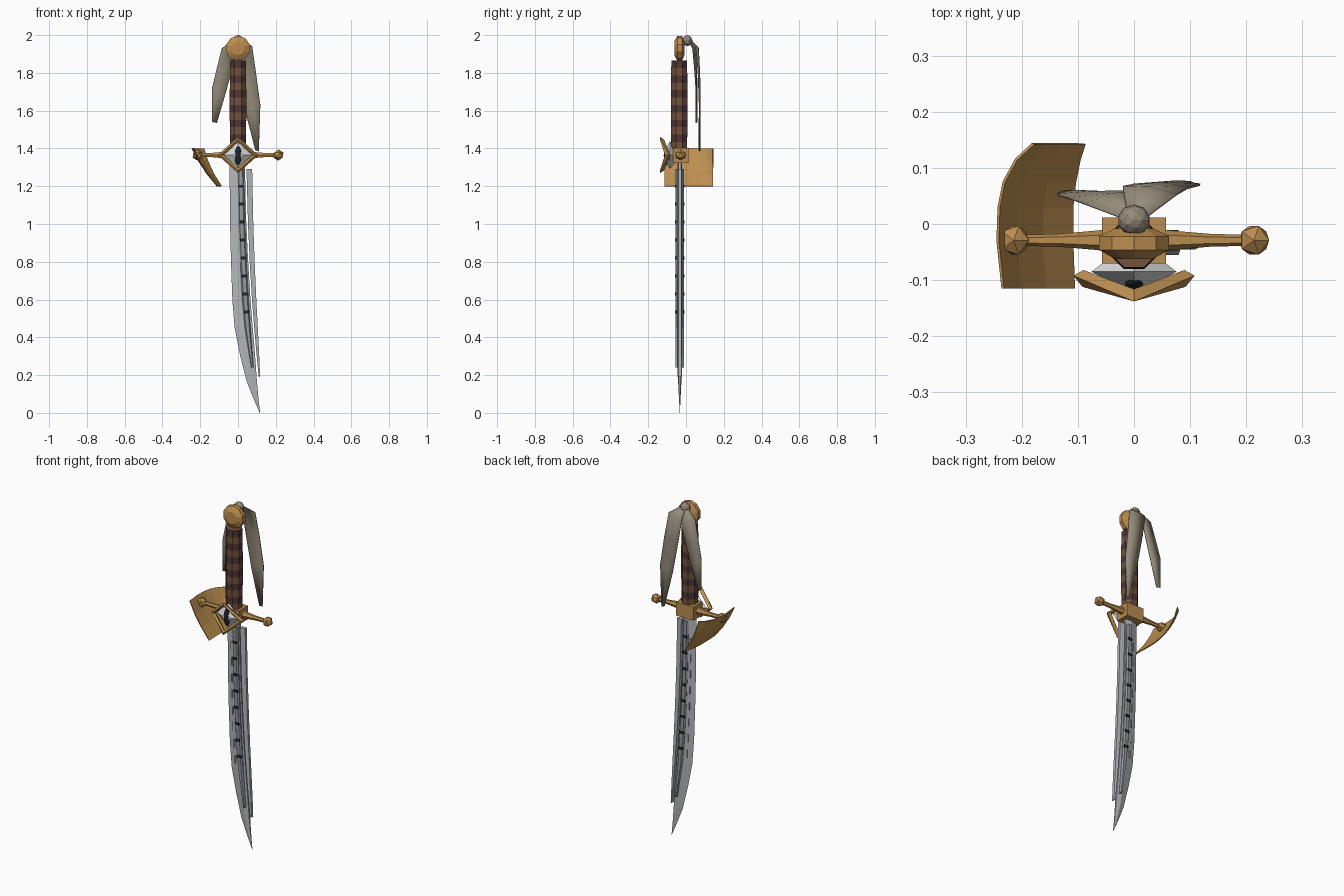
import bpy, bmesh, math
from mathutils import Matrix, Vector

if "Cube" in bpy.data.objects:
    bpy.data.objects.remove(bpy.data.objects["Cube"])

YC = -0.033  # depth of the blade plane


def material(name, r, g, b):
    m = bpy.data.materials.new(name)
    m.diffuse_color = (r, g, b, 1)
    m.use_nodes = True
    m.node_tree.nodes["Principled BSDF"].inputs["Base Color"].default_value = m.diffuse_color
    return m


STEEL = material("steel", 0.46, 0.47, 0.50)
RIB = material("dark_steel", 0.31, 0.32, 0.35)
GOLD = material("gold", 0.50, 0.27, 0.08)
BROWN = material("leather", 0.17, 0.085, 0.048)
DARK = material("dark_leather", 0.08, 0.038, 0.034)
CLOTH = material("cloth", 0.30, 0.26, 0.195)
BLACK = material("black", 0.013, 0.016, 0.025)
WHITE = material("eye_white", 0.68, 0.70, 0.70)


def finish(name, bm, *mats, normals=True):
    if normals:
        bmesh.ops.recalc_face_normals(bm, faces=bm.faces)
    me = bpy.data.meshes.new(name)
    bm.to_mesh(me)
    bm.free()
    for m in mats:
        me.materials.append(m)
    ob = bpy.data.objects.new(name, me)
    bpy.context.collection.objects.link(ob)
    return ob


def loft(name, rings, *mats, closed=True, loop=False, pick=None):
    """Skin a list of point rings; pick(i) gives a material per row."""
    bm = bmesh.new()
    vs = [[bm.verts.new(p) for p in r] for r in rings]
    n, rows = len(vs[0]), len(vs)
    for i in range(rows if loop else rows - 1):
        a, b = vs[i], vs[(i + 1) % rows]
        for j in range(n if closed else n - 1):
            k = (j + 1) % n
            f = bm.faces.new((a[j], a[k], b[k], b[j]))
            f.material_index = pick(i) if pick else 0
    if closed and not loop:
        bm.faces.new(vs[0])
        bm.faces.new(vs[-1])
    return finish(name, bm, *mats)


def box(name, c, s, mat):
    bm = bmesh.new()
    bmesh.ops.create_cube(bm, size=1, matrix=Matrix.Translation(c) @ Matrix.Diagonal((*s, 1)))
    return finish(name, bm, mat)


def ball(name, c, s, mat, sub=1):
    bm = bmesh.new()
    bmesh.ops.create_icosphere(bm, subdivisions=sub, radius=1,
                               matrix=Matrix.Translation(c) @ Matrix.Diagonal((*s, 1)))
    return finish(name, bm, mat)


def interp(table, z, col):
    """Read a column of a z-descending table."""
    for a, b in zip(table, table[1:]):
        if z >= b[0]:
            t = (a[0] - z) / (a[0] - b[0])
            return a[col] + (b[col] - a[col]) * t
    return table[-1][col]


# Blade: z, cutting edge x, back edge x
BLADE = [(1.33, -0.045, 0.036), (1.0, -0.042, 0.044), (0.8, -0.037, 0.054), (0.6, -0.030, 0.066),
         (0.45, -0.018, 0.078), (0.31, 0.010, 0.090), (0.17, 0.045, 0.100), (0.08, 0.080, 0.108),
         (0.0, 0.115, 0.117)]
rings = []
for z, l, r in BLADE:
    m = l + (r - l) * 0.55
    t = 0.013 * min(1, (r - l) / 0.08)
    rings.append([(l, YC, z), (m, YC - t, z), (r, YC - t * 0.5, z), (r, YC + t * 0.5, z), (m, YC + t, z)])
loft("blade", rings, STEEL)

# Raised rib on both faces of the blade
rings = []
for z in (1.29, 1.0, 0.8, 0.6, 0.45, 0.31, 0.24):
    l, r = interp(BLADE, z, 1), interp(BLADE, z, 2)
    c, w = l + (r - l) * 0.72, 0.017 if z > 0.5 else 0.017 * (z - 0.1) / 0.4
    rings.append([(c - w, YC - 0.014, z), (c - w * 0.6, YC - 0.022, z), (c + w * 0.6, YC - 0.022, z),
                  (c + w, YC - 0.014, z), (c + w, YC + 0.014, z), (c + w * 0.6, YC + 0.022, z),
                  (c - w * 0.6, YC + 0.022, z), (c - w, YC + 0.014, z)])
loft("blade_rib", rings, RIB)

# Separate spine bar behind the blade
SPINE = [(1.29, 0.045, 0.075), (1.0, 0.053, 0.081), (0.8, 0.062, 0.088), (0.6, 0.074, 0.097),
         (0.45, 0.086, 0.105), (0.31, 0.098, 0.112), (0.19, 0.110, 0.117)]
loft("spine_bar", [[(l, YC - 0.012, z), (r, YC - 0.008, z), (r, YC + 0.008, z), (l, YC + 0.012, z)]
                   for z, l, r in SPINE], STEEL)

# Dark inlays through the rib, with small steel ticks beside them
for i in range(8):
    z = 1.2 - i * 0.095
    l, r = interp(BLADE, z, 1), interp(BLADE, z, 2)
    box("rib_inlay", (l + (r - l) * 0.72, YC, z), (0.026, 0.049, 0.015), BLACK)
    box("blade_tick", (l + (r - l) * 0.38, YC, z - 0.03), (0.008, 0.026, 0.045), STEEL)

# Guard: block, tapered arms and ball ends
box("guard_block", (0, -0.029, 1.362), (0.114, 0.082, 0.08), GOLD)
for s in (-1, 1):
    rings = []
    for x, h in ((0.04, 0.024), (0.07, 0.02), (0.14, 0.013), (0.20, 0.012)):
        rings.append([(s * x, -0.029 + h * 0.85 * math.cos(a), 1.365 + h * math.sin(a))
                      for a in (math.pi / 3 * k for k in range(6))])
    loft("guard_arm", rings, GOLD)
    ball("guard_ball", (s * 0.214, -0.029, 1.365), (0.03, 0.03, 0.03), GOLD)

# Curved side plate: y, top x, bottom x
PLATE = [(-0.115, -0.234, -0.107), (-0.03, -0.243, -0.110), (0.03, -0.241, -0.110),
         (0.075, -0.232, -0.105), (0.115, -0.210, -0.097), (0.143, -0.180, -0.088)]
plate = loft("side_plate", [[(t + (b - t) * u - 0.012 * math.sin(math.pi * u), y, 1.40 - 0.2 * u)
                             for u in (0, 0.33, 0.67, 1)] for y, t, b in PLATE], GOLD, closed=False)
mod = plate.modifiers.new("thickness", "SOLIDIFY")
mod.thickness, mod.offset = 0.005, 0

# Eye ornament: folded diamond frame, white gem, dark pupil
rings = []
for dx, dz in ((1, 0), (0, 1), (-1, 0), (0, -1)):
    yo, d = (-0.092, 0.01) if dx else (-0.138, 0.022)
    yi = -0.104 if dx else -0.130
    rings.append([(dx * 0.108, yo, 1.365 + dz * 0.096), (dx * 0.092, yi - 0.008, 1.365 + dz * 0.083),
                  (dx * 0.076, yi, 1.365 + dz * 0.068), (dx * 0.09, yo + d, 1.365 + dz * 0.082)])
loft("eye_frame", rings, GOLD, loop=True)
rings = []
for y, k in ((-0.062, 0.6), (-0.085, 1.0), (-0.112, 0.35)):
    rings.append([(0.076 * k * math.cos(a), y, 1.365 + 0.074 * k * math.sin(a))
                  for a in (math.pi / 2 * j for j in range(4))])
loft("eye_white", rings, WHITE)
ball("eye_pupil", (0, -0.104, 1.362), (0.019, 0.014, 0.052), BLACK, 2)

# Grip: eight-sided, banded in two leathers
N = 12
rings = []
for i in range(N + 1):
    z = 1.395 + 0.47 * i / N
    k = 1 + 0.06 * math.sin(math.pi * i / N)
    rings.append([(0.045 * k * math.cos(a), -0.036 + 0.045 * k * math.sin(a), z)
                  for a in (math.pi / 4 * (j + 0.5) for j in range(8))])
loft("grip", rings, BROWN, DARK, pick=lambda i: i % 2)

# Pommel: bulged disc facing front
rings = []
for y, r in ((-0.062, 0.036), (-0.046, 0.066), (-0.022, 0.066), (-0.008, 0.036)):
    rings.append([(r * math.cos(a), y, 1.93 + r * math.sin(a))
                  for a in (math.pi / 5 * (j + 0.5) for j in range(10))])
loft("pommel", rings, GOLD)

# Cloth knot and two hanging ribbons (inner and outer edge per row)
knot = ball("ribbon_knot", (0, 0.007, 1.971), (0.029, 0.027, 0.029), CLOTH, 2)
RIGHT = [((-0.012, 0.02, 1.975), (0.02, 0.01, 1.978)), ((-0.02, 0.066, 1.93), (0.075, 0.052, 1.94)),
         ((0.0, 0.07, 1.80), (0.095, 0.064, 1.80)), ((0.038, 0.07, 1.60), (0.118, 0.07, 1.63)),
         ((0.092, 0.067, 1.39), (0.11, 0.07, 1.385))]
LEFT = [((0.012, 0.02, 1.975), (-0.02, 0.01, 1.978)), ((0.0, 0.058, 1.93), (-0.085, 0.035, 1.93)),
        ((-0.035, 0.056, 1.80), (-0.115, 0.046, 1.81)), ((-0.075, 0.054, 1.66), (-0.137, 0.052, 1.72)),
        ((-0.112, 0.052, 1.535), (-0.137, 0.053, 1.54))]
for name, rows in (("ribbon_right", RIGHT), ("ribbon_left", LEFT)):
    pts = [[Vector(a), (Vector(a) + Vector(b)) / 2 + Vector((0, 0.006, 0)), Vector(b)] for a, b in rows]
    ob = loft(name, pts, CLOTH, closed=False)
    ob.data.polygons.foreach_set("use_smooth", [True] * len(ob.data.polygons))
    mod = ob.modifiers.new("thickness", "SOLIDIFY")
    mod.thickness, mod.offset = 0.004, 0
